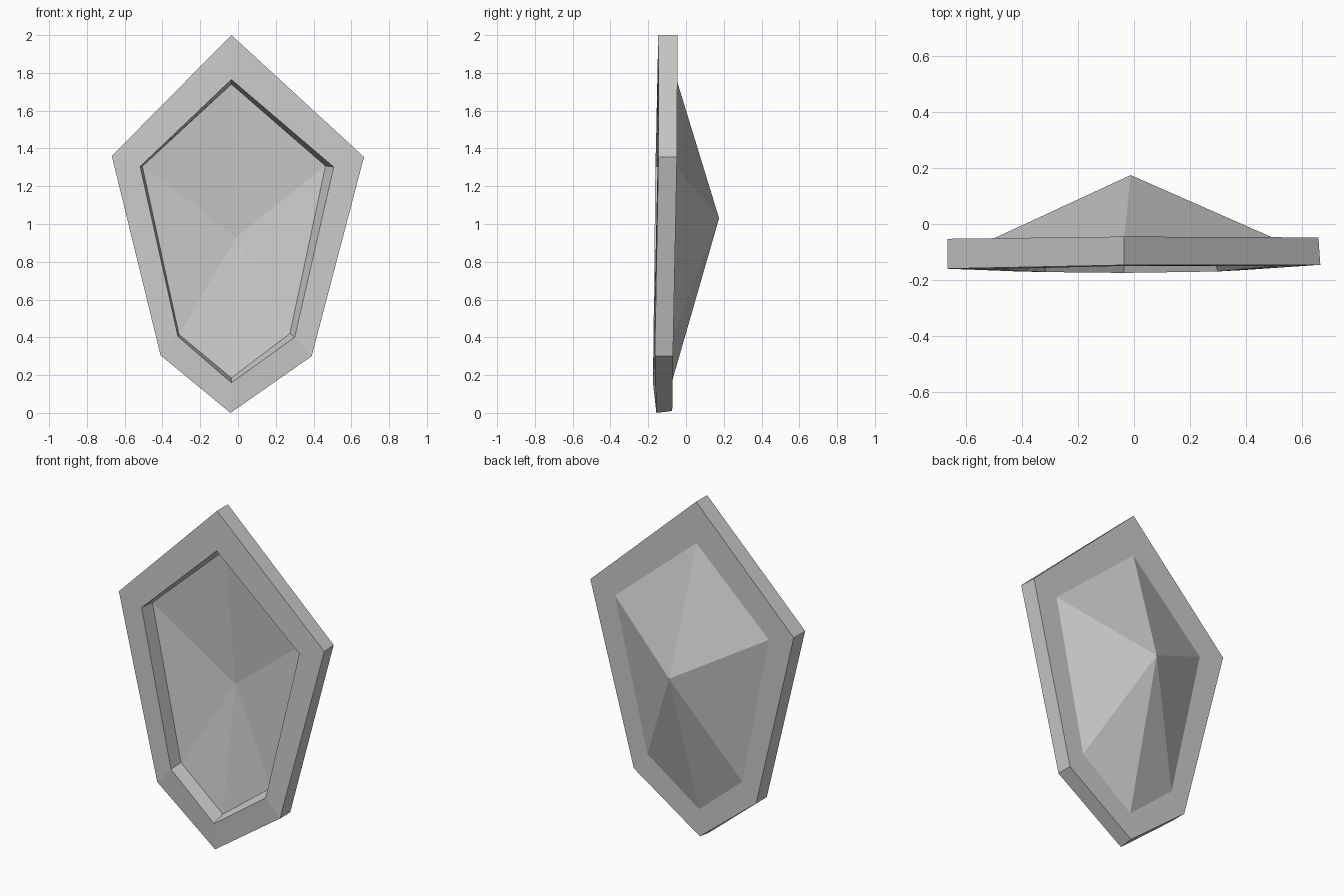
import bpy
import bmesh

cube = bpy.data.objects.get("Cube")
if cube:
    bpy.data.objects.remove(cube)

stone = bpy.data.materials.new("light_grey")
stone.use_nodes = True
GREY = (0.6, 0.6, 0.6, 1)
stone.diffuse_color = GREY
stone.node_tree.nodes["Principled BSDF"].inputs["Base Color"].default_value = GREY

# Six-cornered outlines, clockwise from the top corner: (x, y, z)
rim_front = [(-.035, -.147, 2), (.667, -.146, 1.355), (.39, -.165, .3),
             (-.04, -.157, 0), (-.41, -.17, .305), (-.668, -.16, 1.36)]
rim_back = [(-.035, -.045, 2), (.66, -.048, 1.355), (.39, -.069, .3),
            (-.04, -.073, .01), (-.41, -.07, .305), (-.668, -.053, 1.36)]
recess_edge = [(-.035, -.15, 1.765), (.507, -.151, 1.302), (.3, -.17, .4),
               (-.035, -.175, .16), (-.318, -.172, .405), (-.518, -.162, 1.305)]
recess_floor = [(-.035, -.072, 1.74), (.463, -.074, 1.307), (.275, -.088, .42),
                (-.035, -.092, .185), (-.312, -.088, .415), (-.506, -.077, 1.305)]
gem_base = [(-.035, -.047, 1.755), (.5, -.05, 1.3), (.3, -.067, .41),
            (-.035, -.073, .17), (-.32, -.068, .41), (-.505, -.053, 1.305)]


def build(name, rings, tip=None):
    """Bridge successive outlines with flat faces, optionally closing on a tip."""
    bm = bmesh.new()
    loops = [[bm.verts.new(p) for p in ring] for ring in rings]
    for a, b in zip(loops, loops[1:]):
        for i in range(len(a)):
            j = (i + 1) % len(a)
            bm.faces.new((a[i], a[j], b[j], b[i]))
    if tip:
        apex = bm.verts.new(tip)
        last = loops[-1]
        for i in range(len(last)):
            bm.faces.new((last[i], last[(i + 1) % len(last)], apex))
    mesh = bpy.data.meshes.new(name)
    bm.to_mesh(mesh)
    bm.free()
    mesh.materials.append(stone)
    obj = bpy.data.objects.new(name, mesh)
    bpy.context.collection.objects.link(obj)
    return obj


# Thick border with the stepped inner wall at the front
build("frame", [gem_base, rim_back, rim_front, recess_edge, recess_floor])
# Shallow hollow facets at the front
build("front_hollow", [recess_floor], (-.01, -.012, .93))
# Raised pyramid at the back, wound the other way to face outward
build("back_pyramid", [gem_base[::-1]], (-.012, .175, 1.03))
